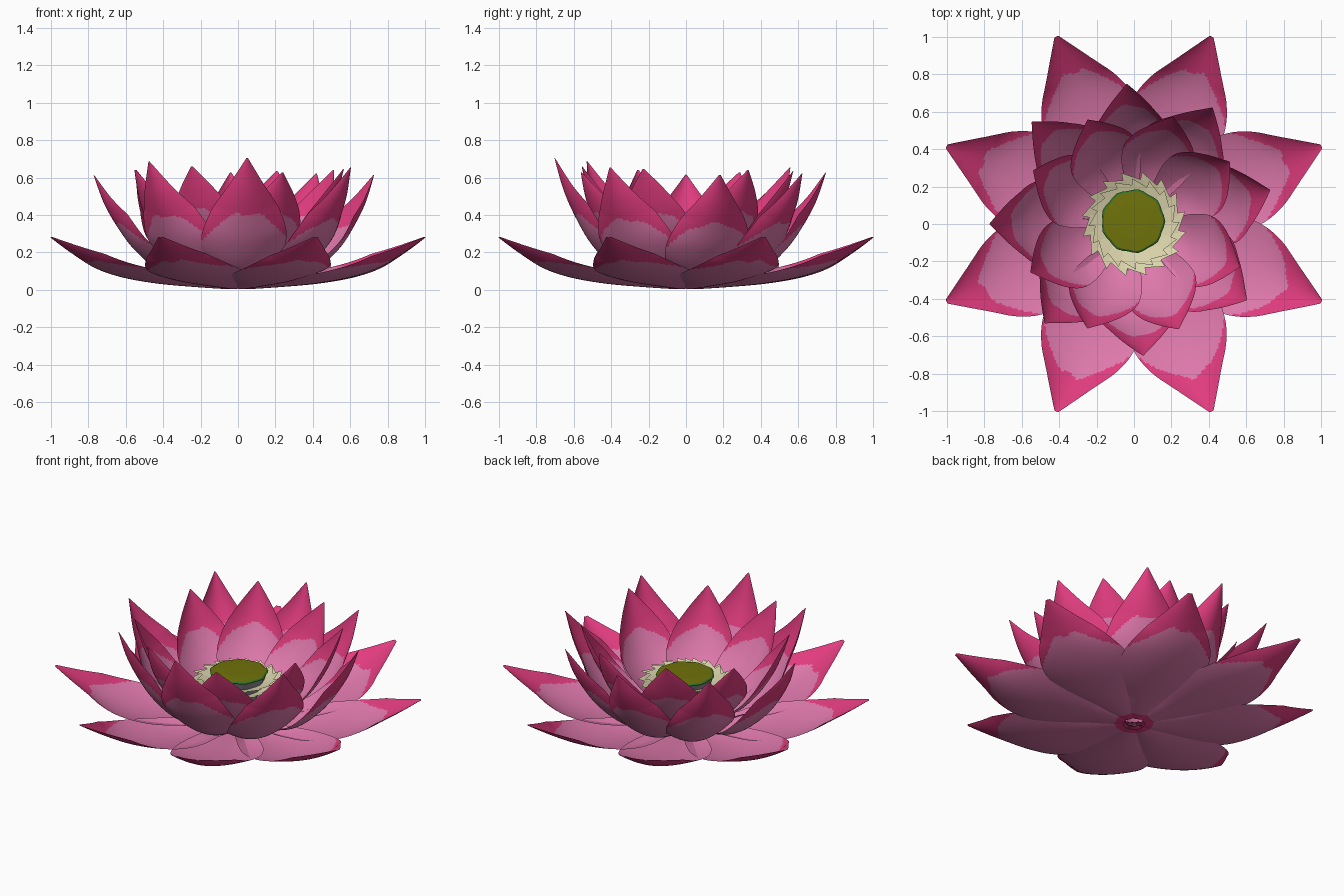
import bpy, bmesh, math, random
from mathutils import Vector

if "Cube" in bpy.data.objects:
    bpy.data.objects.remove(bpy.data.objects["Cube"])

random.seed(4)


def mat(name, c):
    m = bpy.data.materials.new(name)
    m.diffuse_color = (*c, 1)
    m.use_nodes = True
    m.node_tree.nodes["Principled BSDF"].inputs["Base Color"].default_value = m.diffuse_color
    return m


LIGHT = mat("light pink", (0.73, 0.19, 0.41))
DEEP = mat("deep pink", (0.75, 0.045, 0.21))
CREAM = mat("cream", (0.72, 0.67, 0.42))
OLIVE = mat("olive green", (0.16, 0.17, 0.003))
RIM = mat("dark green", (0.03, 0.16, 0.02))
GREY = mat("grey", (0.27, 0.27, 0.29))


def finish(name, bm, mats):
    me = bpy.data.meshes.new(name)
    for f in bm.faces:
        f.smooth = True
    bm.to_mesh(me)
    bm.free()
    for m in mats:
        me.materials.append(m)
    ob = bpy.data.objects.new(name, me)
    bpy.context.collection.objects.link(ob)
    return ob


def spline(pts, t):
    """Catmull-Rom through evenly weighted knots, t in 0..1"""
    n = len(pts) - 1
    i = min(int(t * n), n - 1)
    f = t * n - i
    p = [pts[max(0, min(n, i + k))] for k in (-1, 0, 1, 2)]
    return [0.5 * (2 * b + (c - a) * f + (2 * a - 5 * b + 4 * c - d) * f * f
                   + (3 * b - a - 3 * c + d) * f ** 3) for a, b, c, d in zip(*p)]


NU, NV = 72, 36


def petal(name, prof, ang, cup, split, scale=(1, 1, 1), skew=0.0):
    """prof: (radius, height, half width) from base to tip; scale: reach, height, width"""
    bm = bmesh.new()
    d = Vector((math.cos(ang), math.sin(ang), 0))
    s = Vector((-math.sin(ang), math.cos(ang), 0))
    phase = random.uniform(0, 6)
    rows = []
    for i in range(NU + 1):
        u = i / NU
        r, z, w = spline(prof, u)
        a, b = spline(prof, max(0, u - .02)), spline(prof, min(1, u + .02))
        t = Vector((b[0] - a[0], b[1] - a[1])).normalized()
        row = []
        for j in range(NV + 1):
            v = 2 * j / NV - 1
            k = cup * v * v * min(1, max(w, 0) / 0.17) + skew * v * math.sin(math.pi * u)
            rr, zz = r - t.y * k, z + t.x * k
            co = d * rr * scale[0] + s * max(w * scale[2], 0.003) * v
            co.z = max(0.0, zz * scale[1])
            row.append(bm.verts.new(co))
        rows.append(row)
    for i in range(NU):
        for j in range(NV):
            f = bm.faces.new((rows[i][j], rows[i + 1][j], rows[i + 1][j + 1], rows[i][j + 1]))
            u, v = (i + .5) / NU, 2 * (j + .5) / NV - 1
            wave = 0.012 * math.sin(8 * v + phase)
            # coloured tip and edge, coloured base
            f.material_index = int(u + 0.23 * abs(v) ** 3 + wave > split or u < 0.06)
    bmesh.ops.recalc_face_normals(bm, faces=bm.faces)
    return finish(name, bm, (LIGHT, DEEP))


# petal side profiles
OUTER = [(.06, .003, .06), (.25, .015, .17), (.45, .033, .25), (.64, .065, .26),
         (.80, .115, .21), (.95, .195, .11), (1.085, .28, .012)]
MIDDLE = [(.06, .022, .05), (.24, .04, .135), (.40, .10, .205), (.53, .215, .23),
          (.62, .34, .19), (.695, .48, .105), (.75, .64, .004)]
INNER = [(.07, .05, .045), (.19, .085, .11), (.32, .155, .17), (.43, .265, .195),
         (.515, .39, .165), (.57, .515, .095), (.61, .64, .004)]

# outer ring
for k in range(8):
    petal(f"outer_petal_{k+1}", OUTER, math.radians(22.5 + 45 * k), .045, .75, skew=.008)

# middle ring: heading, reach, height and width of each petal
for k, (a, rs, zs, ws) in enumerate([(14, 1.0, .96, 1), (56, 1.0, .97, 1), (93, 1.0, .98, .88),
                                     (135, 1.03, 1.0, .88), (180, 1.03, .96, 1), (228, .95, 1.07, 1),
                                     (274, .94, 1.1, 1), (326, .97, 1.02, 1)]):
    petal(f"middle_petal_{k+1}", MIDDLE, math.radians(a), .07, .70, (rs, zs, ws), .015)

# inner ring
for k, (a, zs) in enumerate([(33, 1.0), (70, .99), (114, 1.02), (152, .98),
                             (205, 1.0), (246, 1.03), (293, .98), (338, 1.01)]):
    petal(f"inner_petal_{k+1}", INNER, math.radians(a), .06, .70, (1, zs, 1), .015)

# stamens: two rings of slanted, swirling pointed blades
bm = bmesh.new()
for n, r0, r1, z0, z1, off in ((16, .12, .265, .25, .31, 0), (16, .11, .23, .29, .33, .2)):
    for k in range(n):
        a = 2 * math.pi * k / n + off
        pts = [(r0, -.45, z0), (r0, .2, z0), (r1 * .88, .25, z1 - .012),
               (r1 * 1.06, .24, z1), (r1 * .9, -.2, z1 - .012)]
        bm.faces.new([bm.verts.new((r * math.cos(a + b), r * math.sin(a + b), z)) for r, b, z in pts])
st = finish("stamens", bm, (CREAM,))
for p in st.data.polygons:
    p.use_smooth = False

# seed pod: flared grey cup, thin green rim, flat lobed top
bm = bmesh.new()
N = 36
levels = [(.085, .13), (.12, .22), (.162, .34), (.168, .346), (.158, .352), (.09, .356)]
rings = []
for r, z in levels:
    ring = []
    for k in range(N):
        a = 2 * math.pi * k / N
        q = r * (1 + .025 * math.cos(9 * a))
        ring.append(bm.verts.new((q * math.cos(a) - .005, q * math.sin(a) + .015, z)))
    rings.append(ring)
for i in range(len(levels) - 1):
    for k in range(N):
        m = (k + 1) % N
        f = bm.faces.new((rings[i][k], rings[i][m], rings[i + 1][m], rings[i + 1][k]))
        f.material_index = (0, 0, 1, 1, 2)[i]
bm.faces.new(rings[-1]).material_index = 2
bm.faces.new(rings[0][::-1])
pod = finish("seed_pod", bm, (GREY, RIM, OLIVE))
for p in pod.data.polygons:
    p.use_smooth = p.material_index == 0
